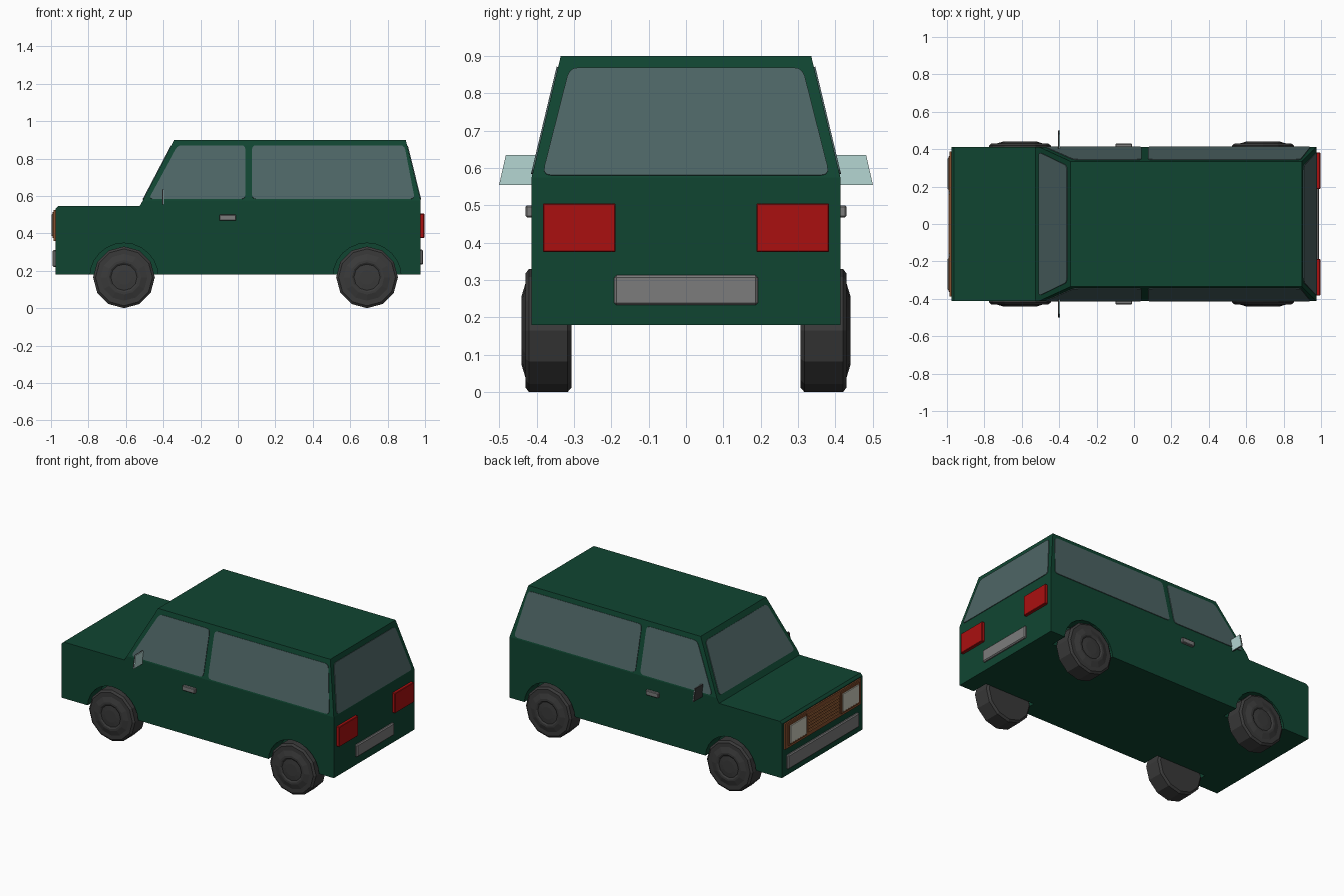
import bpy, bmesh, math
from mathutils import Vector

if "Cube" in bpy.data.objects:
    bpy.data.objects.remove(bpy.data.objects["Cube"])


def material(name, r, g, b):
    m = bpy.data.materials.new(name)
    m.diffuse_color = (r, g, b, 1)
    m.use_nodes = True
    m.node_tree.nodes["Principled BSDF"].inputs["Base Color"].default_value = m.diffuse_color
    return m


GREEN = material("green_paint", 0.005, 0.06, 0.031)
GLASS = material("window_glass", 0.075, 0.13, 0.13)
RED = material("tail_red", 0.40, 0.005, 0.005)
GREY = material("bumper_grey", 0.20, 0.20, 0.20)
TYRE = material("tyre_grey", 0.042, 0.042, 0.042)
BROWN = material("grille_brown", 0.24, 0.08, 0.028)
ORANGE = material("slat_orange", 0.38, 0.14, 0.045)
LAMP = material("headlight_cream", 0.62, 0.62, 0.52)
SILVER = material("mirror_glass", 0.46, 0.67, 0.65)


def finish(name, bm, mat):
    bmesh.ops.recalc_face_normals(bm, faces=bm.faces[:])
    me = bpy.data.meshes.new(name)
    bm.to_mesh(me)
    bm.free()
    me.materials.append(mat)
    ob = bpy.data.objects.new(name, me)
    bpy.context.collection.objects.link(ob)
    return ob


def prism(name, pts, vec, mat):
    """Planar outline extruded along a vector."""
    bm = bmesh.new()
    f = bm.faces.new([bm.verts.new(p) for p in pts])
    ext = bmesh.ops.extrude_face_region(bm, geom=[f], use_keep_orig=True)
    moved = [v for v in ext["geom"] if isinstance(v, bmesh.types.BMVert)]
    bmesh.ops.translate(bm, verts=moved, vec=vec)
    return finish(name, bm, mat)


def box(name, x, y, z, mat, bevel=0.0):
    pts = [(x[0], y[0], z[0]), (x[0], y[1], z[0]), (x[0], y[1], z[1]), (x[0], y[0], z[1])]
    ob = prism(name, pts, (x[1] - x[0], 0, 0), mat)
    if bevel:
        b = ob.modifiers.new("bevel", "BEVEL")
        b.width, b.segments = bevel, 1
    return ob


def lathe(name, profile, cx, cz, side, sides, mat):
    """Profile of (y, radius) spun about a sideways axle."""
    bm = bmesh.new()
    rings = []
    for y, r in profile:
        rings.append([bm.verts.new((cx + r * math.sin(2 * math.pi * i / sides), side * y,
                                    cz - r * math.cos(2 * math.pi * i / sides)))
                      for i in range(sides)])
    for a, b in zip(rings, rings[1:]):
        for i in range(sides):
            j = (i + 1) % sides
            bm.faces.new((a[i], a[j], b[j], b[i]))
    bm.faces.new(rings[0])
    bm.faces.new(rings[-1])
    return finish(name, bm, mat)


def rounded(pts, r=0.025):
    """Round each corner of an outline with a short curve."""
    pts = [Vector(p) for p in pts]
    out = []
    for i, p in enumerate(pts):
        a = p + (pts[i - 1] - p).normalized() * r
        b = p + (pts[(i + 1) % len(pts)] - p).normalized() * r
        for t in (0, 0.33, 0.67, 1):
            out.append(a * (1 - t) ** 2 + p * 2 * t * (1 - t) + b * t * t)
    return out


def pane(name, pts, outward):
    prism(name, rounded(pts), Vector(outward).normalized() * 0.004, GLASS)


WAIST, ROOF, W = 0.575, 0.90, 0.413
AXLES = {"front": -0.61, "rear": 0.69}

# Lower body with bonnet
outline = [(-0.977, 0.18), (0.977, 0.18), (0.977, WAIST), (-0.51, WAIST),
           (-0.527, 0.545), (-0.963, 0.545), (-0.977, 0.53)]
body = prism("lower_body", [(x, -W, z) for x, z in outline], (0, 2 * W, 0), GREEN)

# Wheel arches cut into the body
for end, ax in AXLES.items():
    for s in (-1, 1):
        cutter = lathe("arch_cutter", [(0.30, 0.183), (0.5, 0.183)], ax, 0.165, s, 24, GREEN)
        cutter.hide_render = True
        cutter.hide_viewport = True
        m = body.modifiers.new("arch", "BOOLEAN")
        m.operation, m.solver, m.object = "DIFFERENCE", "EXACT", cutter

# Cabin: tapered box from waist to roof
bm = bmesh.new()
low = [bm.verts.new((x, y, WAIST)) for x, y in ((-0.51, -W), (0.977, -W), (0.977, W), (-0.51, W))]
top = [bm.verts.new((x, y, ROOF)) for x, y in
       ((-0.34, -0.335), (0.897, -0.335), (0.897, 0.335), (-0.34, 0.335))]
bm.faces.new(low)
bm.faces.new(top)
for i in range(4):
    j = (i + 1) % 4
    bm.faces.new((low[i], low[j], top[j], top[i]))
finish("cabin", bm, GREEN)


def slope(z, a, b):
    return a + (b - a) * (z - WAIST) / (ROOF - WAIST)


# Windscreen and rear window
ends = [(-0.385, 0.58), (0.385, 0.58), (0.312, 0.868), (-0.312, 0.868)]
pane("windscreen", [(slope(z, -0.51, -0.34), y, z) for y, z in ends], (-0.325, 0, 0.17))
pane("rear_window", [(slope(z, 0.977, 0.897), y, z) for y, z in ends], (0.325, 0, 0.08))

# Parts on both sides
door_glass = [(-0.478, 0.583), (0.04, 0.583), (0.04, 0.87), (-0.322, 0.87)]
cargo_glass = [(0.075, 0.583), (0.945, 0.583), (0.89, 0.87), (0.075, 0.87)]
tyre = [(0.306, 0.10), (0.306, 0.152), (0.317, 0.165), (0.42, 0.165), (0.43, 0.152),
        (0.43, 0.125), (0.44, 0.092), (0.44, 0.08), (0.434, 0.07), (0.437, 0.04)]
for s, side in ((-1, "right"), (1, "left")):
    for label, g in (("door", door_glass), ("cargo", cargo_glass)):
        pane(f"{label}_window_{side}", [(x, s * slope(z, W, 0.335), z) for x, z in g],
             (0, s * 0.325, 0.078))

    # Wheels
    for end, ax in AXLES.items():
        lathe(f"{end}_wheel_{side}", tyre, ax, 0.165, s, 12, TYRE)

    # Door handle
    box(f"door_handle_{side}", (-0.10, -0.01), sorted((s * 0.405, s * 0.43)), (0.468, 0.50), GREY, 0.004)

    # Door mirror: dark shell and bright glass
    m = [(0.405, 0.555), (0.50, 0.555), (0.482, 0.635), (0.39, 0.635)]
    prism(f"mirror_shell_{side}", [(-0.406, s * y, z) for y, z in m], (0.006, 0, 0), TYRE)
    prism(f"mirror_glass_{side}", [(-0.40, s * y, z) for y, z in m], (0.004, 0, 0), SILVER)

    # Lamps
    box(f"tail_light_{side}", (0.97, 0.996), sorted((s * 0.188, s * 0.383)), (0.375, 0.505), RED, 0.003)
    box(f"headlight_rim_{side}", (-0.993, -0.97), sorted((s * 0.175, s * 0.362)), (0.375, 0.513), BROWN)
    box(f"headlight_{side}", (-0.997, -0.99), sorted((s * 0.185, s * 0.352)), (0.385, 0.503), LAMP, 0.003)

# Grille panel and slats
box("grille_panel", (-0.986, -0.97), (-0.388, 0.388), (0.358, 0.525), BROWN)
for i in range(6):
    z = 0.385 + i * 0.02
    box(f"grille_slat_{i + 1}", (-0.992, -0.98), (-0.16, 0.16), (z, z + 0.013), ORANGE)

# Bumpers
box("front_bumper", (-0.991, -0.97), (-0.365, 0.365), (0.22, 0.312), GREY, 0.006)
box("rear_bumper", (0.97, 0.99), (-0.192, 0.192), (0.233, 0.313), GREY, 0.006)
